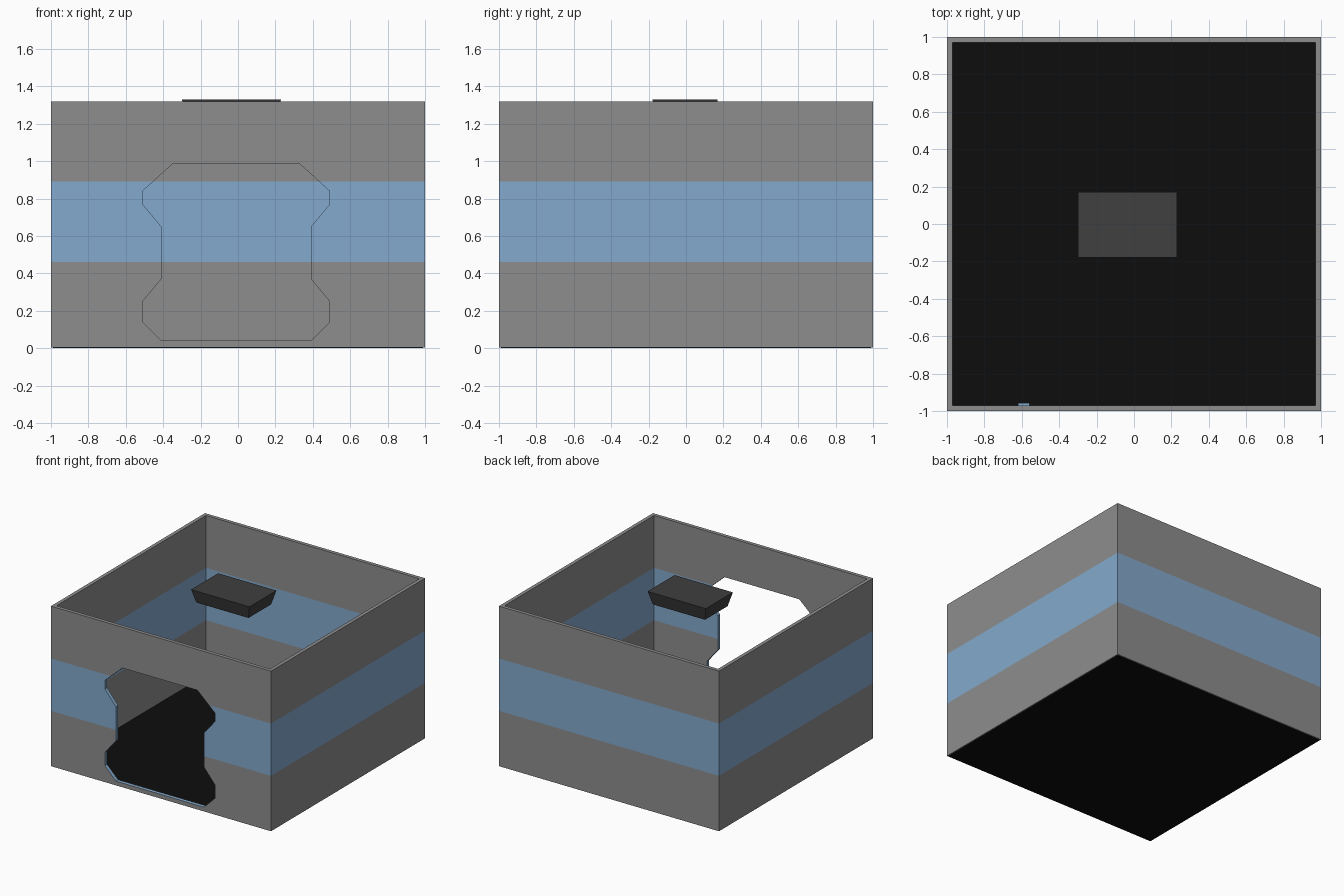
import bpy, bmesh

if "Cube" in bpy.data.objects:
    bpy.data.objects.remove(bpy.data.objects["Cube"])

def material(name, rgb):
    m = bpy.data.materials.new(name)
    m.diffuse_color = (*rgb, 1)
    m.use_nodes = True
    m.node_tree.nodes["Principled BSDF"].inputs["Base Color"].default_value = m.diffuse_color
    return m

GREY = material("wall_grey", (0.27, 0.27, 0.27))
BLUE = material("band_blue", (0.23, 0.40, 0.61))
BLACK = material("floor_black", (0.004, 0.004, 0.004))
DARK = material("lamp_dark", (0.05, 0.05, 0.05))

def finish(name, bm, *mats):
    bmesh.ops.recalc_face_normals(bm, faces=bm.faces)
    me = bpy.data.meshes.new(name)
    bm.to_mesh(me)
    bm.free()
    for m in mats:
        me.materials.append(m)
    ob = bpy.data.objects.new(name, me)
    bpy.context.collection.objects.link(ob)
    return ob

def box(name, x0, x1, y0, y1, z0, z1, mat, inset=0.0):
    """Box whose underside may be inset for a taper."""
    bm = bmesh.new()
    bmesh.ops.create_cube(bm, size=1)
    for v in bm.verts:
        i = inset if v.co.z < 0 else 0
        v.co = (x0 + i if v.co.x < 0 else x1 - i,
                y0 + i if v.co.y < 0 else y1 - i,
                z0 if v.co.z < 0 else z1)
    return finish(name, bm, mat)

# Room walls: hollow square tube with a blue band
bm = bmesh.new()
def square(r, z):
    return [bm.verts.new((x * r, y * r, z)) for x, y in ((-1, -1), (1, -1), (1, 1), (-1, 1))]

levels = (0.005, 0.46, 0.89, 1.32)
outer = [square(1.0, z) for z in levels]
inner = [square(0.97, z) for z in levels]

def bridge(a, b, mat=0):
    for i in range(4):
        j = (i + 1) % 4
        bm.faces.new((a[i], a[j], b[j], b[i])).material_index = mat

for loops in (outer, inner):
    for k in range(3):
        bridge(loops[k], loops[k + 1], int(k == 1))
bridge(outer[0], inner[0])
bridge(outer[3], inner[3])
walls = finish("walls", bm, GREY, BLUE)

# Doorway in the front wall, with blue jambs
half = [(0.40, 0.04), (0.50, 0.14), (0.50, 0.25), (0.40, 0.37),
        (0.40, 0.65), (0.50, 0.77), (0.50, 0.84), (0.34, 0.985)]
outline = half + [(-x, z) for x, z in reversed(half)]
bm = bmesh.new()
face = bm.faces.new([bm.verts.new((x - 0.01, -1.1, z)) for x, z in outline])
ext = bmesh.ops.extrude_face_region(bm, geom=[face])
for v in ext["geom"]:
    if isinstance(v, bmesh.types.BMVert):
        v.co.y = -0.85
for f in bm.faces:
    f.material_index = 1
cutter = finish("doorway_cutter", bm, GREY, BLUE)
cutter.hide_render = True
cutter.hide_set(True)
mod = walls.modifiers.new("doorway", 'BOOLEAN')
mod.object = cutter
mod.operation = 'DIFFERENCE'
mod.solver = 'EXACT'

# Floor slab
box("floor", -0.99, 0.99, -0.99, 0.99, 0.0, 0.01, BLACK)

# Ceiling lamp, tapering downwards
box("ceiling_lamp", -0.30, 0.23, -0.18, 0.17, 1.22, 1.33, DARK, inset=0.028)

# Switch beside the door, on the inside of the front wall
box("wall_switch", -0.62, -0.56, -0.972, -0.957, 0.60, 0.69, BLUE)
